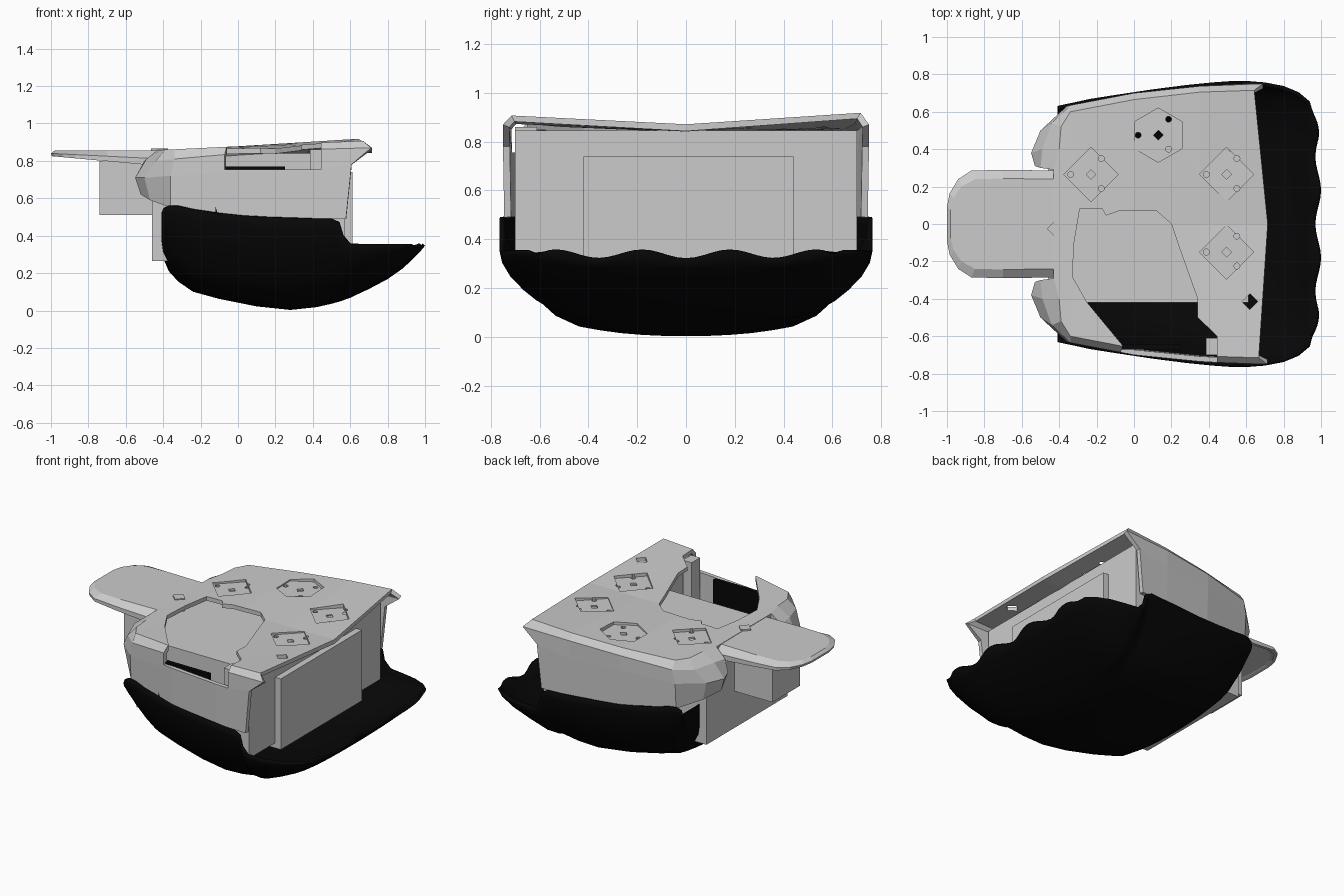
import bpy, bmesh, math

if "Cube" in bpy.data.objects:
    bpy.data.objects.remove(bpy.data.objects["Cube"])

black = bpy.data.materials.new("black")
black.diffuse_color = (0.002, 0.002, 0.002, 1)
black.use_nodes = True
black.node_tree.nodes["Principled BSDF"].inputs["Base Color"].default_value = black.diffuse_color


def make(name, bm, mat=None, up=None):
    bmesh.ops.remove_doubles(bm, verts=bm.verts, dist=1e-5)
    bmesh.ops.recalc_face_normals(bm, faces=bm.faces)
    if up is not None and sum(f.normal.z * f.calc_area() for f in bm.faces) * up < 0:
        bmesh.ops.reverse_faces(bm, faces=bm.faces)
    me = bpy.data.meshes.new(name)
    bm.to_mesh(me)
    bm.free()
    ob = bpy.data.objects.new(name, me)
    bpy.context.collection.objects.link(ob)
    if mat:
        me.materials.append(mat)
    return ob


def grid(bm, rows):
    vs = [[bm.verts.new(p) for p in r] for r in rows]
    for a, b in zip(vs, vs[1:]):
        for i in range(len(a) - 1):
            bm.faces.new((a[i], a[i + 1], b[i + 1], b[i]))
    return vs


def prism(bm, pts, z0, z1):
    lo = [bm.verts.new((x, y, z0)) for x, y in pts]
    hi = [bm.verts.new((x, y, z1)) for x, y in pts]
    bm.faces.new(lo[::-1])
    bm.faces.new(hi)
    n = len(pts)
    for i in range(n):
        bm.faces.new((lo[i], lo[(i + 1) % n], hi[(i + 1) % n], hi[i]))


def ngon(x, y, r, n, turn=0.0):
    return [(x + r * math.cos(turn + 2 * math.pi * i / n),
             y + r * math.sin(turn + 2 * math.pi * i / n)) for i in range(n)]


def box(name, x0, x1, y0, y1, z0, z1, mat=None):
    bm = bmesh.new()
    prism(bm, [(x0, y0), (x1, y0), (x1, y1), (x0, y1)], z0, z1)
    return make(name, bm, mat)


def thicken(ob, t):
    m = ob.modifiers.new("thickness", 'SOLIDIFY')
    m.thickness, m.offset = t, -1


def plate_z(x, y):
    return 0.864 + 0.01 * x + abs(y) / 0.7 * (0.015 + 0.04 * x) + 0.012 * y * max(x, 0)


# Black hull: bowl lofted along x (x, half width, bottom z, top z)
stations = [(-.41, .63, .36, .52), (-.40, .633, .28, .545), (-.37, .64, .21, .56),
            (-.32, .65, .155, .558), (-.24, .668, .1, .54), (-.1, .69, .062, .52),
            (.1, .72, .022, .50), (.28, .743, .003, .495), (.42, .757, .018, .49),
            (.5, .763, .036, .49), (.54, .765, .047, .47), (.555, .765, .052, .40),
            (.60, .765, .068, .355), (.70, .757, .115, .35), (.80, .738, .168, .35),
            (.88, .705, .224, .35), (.94, .655, .28, .35)]
knots = [(0, 0), (.12, .002), (.24, .01), (.36, .025), (.48, .05), (.59, .08), (.72, .17),
         (.80, .28), (.87, .43), (.94, .62), (.985, .82), (1, 1)]
section = [knots[0]]
for (a, b), (c, d) in zip(knots, knots[1:]):
    section += [((a + c) / 2, (b + d) / 2), (c, d)]
section = [(-a, b) for a, b in section[:0:-1]] + section
rows = [[(x, w * a, zb + (zt - zb) * b) for a, b in section] for x, w, zb, zt in stations]
lip = []  # scalloped front edge
for a, b in section:
    y = .60 * a
    c = math.cos(2 * math.pi * y / .36)
    lip.append((.985 - .015 * c - .5 * max(0, abs(y) - .46) ** 1.3, y, .328 - .018 * c))
bm = bmesh.new()
vs = grid(bm, rows + [lip])
bm.faces.new(vs[0])
hull = make("hull", bm, black, up=-1)
for p in hull.data.polygons:
    p.use_smooth = len(p.vertices) == 4
thicken(hull, .018)

# Inner body blocks
box("body_block", -.46, .612, -.42, .44, .265, .74)
box("body_block_rear", .46, .57, -.70, .70, .30, .846)
box("neck_block", -.74, -.46, -.15, .14, .51, .80)
box("pocket_post", .385, .45, -.70, -.61, .50, .86)

# Black side pocket wall
box("pocket_wall", -.12, .25, -.672, -.645, .50, .77, black)

# Upper shell: (top edge, shoulder, middle, bottom) per station, both sides
spine_x = [-.43, -.40, -.36, -.28, 0, .35, .715]
rim = [
    ((-.43, .29, None), (-.50, .30, .80), (-.53, .31, .72), (-.50, .32, .65)),
    ((-.40, .40, None), (-.49, .40, .81), (-.55, .38, .71), (-.52, .37, .62)),
    ((-.39, .52, None), (-.44, .54, .80), (-.50, .50, .71), (-.47, .49, .59)),
    ((-.34, .60, None), (-.34, .635, .81), (-.36, .63, .72), (-.36, .62, .55)),
    ((0, .665, None), (0, .70, .84), (0, .70, .74), (0, .695, .51)),
    ((.35, .705, None), (.35, .737, .86), (.35, .735, .74), (.35, .73, .49)),
    ((.655, .715, None), (.70, .75, .87), (.595, .75, .78), (.565, .745, .49)),
]
bm = bmesh.new()
for s in (1, -1):
    rows = []
    for i, (sx, pts) in enumerate(zip(spine_x, rim)):
        row = [(sx, 0, plate_z(sx, 0))]
        for x, y, z in pts:
            end = -.012 * s if i == 6 else 0
            row.append((x + end, y * s, plate_z(x, y * s) if z is None else z))
        rows.append(row)
    grid(bm, rows)
shell = make("upper_shell", bm, up=1)
thicken(shell, .028)

# Opening in the shell, shallow recesses and small holes
opening = [(-.29, .08), (-.17, .08), (-.15, .045), (-.08, .07), (.12, .07), (.20, 0), (.24, -.12),
           (.34, -.40), (.34, -.50), (.445, -.60), (.445, -.85), (-.12, -.85), (-.06, -.65),
           (-.25, -.42), (-.33, -.28), (-.32, -.10)]
cut_a, cut_b = bmesh.new(), bmesh.new()
prism(cut_a, opening, .755, 1.1)
pads = [(-.23, .265, 4), (.495, .265, 4), (.495, -.15, 4), (.13, .475, 6)]
for x, y, n in pads:
    prism(cut_a, ngon(x, y, .145, n, 0.0 if n == 4 else math.pi / 2), plate_z(x, y) - .014, 1.1)
    prism(cut_b, ngon(x, y, .026, 4), .78, 1.1)
    for dx, dy in ((-.108, 0), (.055, .085), (.055, -.075)):
        prism(cut_b, ngon(x + dx, y + dy, .016, 10), .78, 1.1)
prism(cut_b, ngon(.62, -.415, .042, 4), .78, 1.1)
for name, cb in (("opening_cutter", cut_a), ("hole_cutter", cut_b)):
    cutter = make(name, cb)
    cutter.hide_render = True
    cutter.hide_set(True)
    m = shell.modifiers.new(name, 'BOOLEAN')
    m.operation, m.solver, m.object = 'DIFFERENCE', 'EXACT', cutter

# Front tongue: flat top with sloped edge
half = [(-1, .09), (-.985, .165), (-.94, .24), (-.87, .285), (-.70, .29), (-.42, .285)]
outer = half[::-1] + [(x, -y) for x, y in half]
bm = bmesh.new()
n = len(outer)
top = [bm.verts.new((x + (.02 if x < -.8 else 0), y * .84, .856)) for x, y in outer]
mid = [bm.verts.new((x, y, .84 - .05 * (x + 1))) for x, y in outer]
low = [bm.verts.new((x + .004, y, .825 - .09 * (x + 1))) for x, y in outer]
bm.faces.new(top)
for a, b in ((top, mid), (mid, low)):
    for i in range(n - 1):
        bm.faces.new((a[i], a[i + 1], b[i + 1], b[i]))
tongue = make("front_tongue", bm, up=1)
thicken(tongue, .02)

# Small socket at the tongue root
bm = bmesh.new()
prism(bm, ngon(-.42, -.025, .045, 4), .78, .866)
make("tongue_socket", bm)
